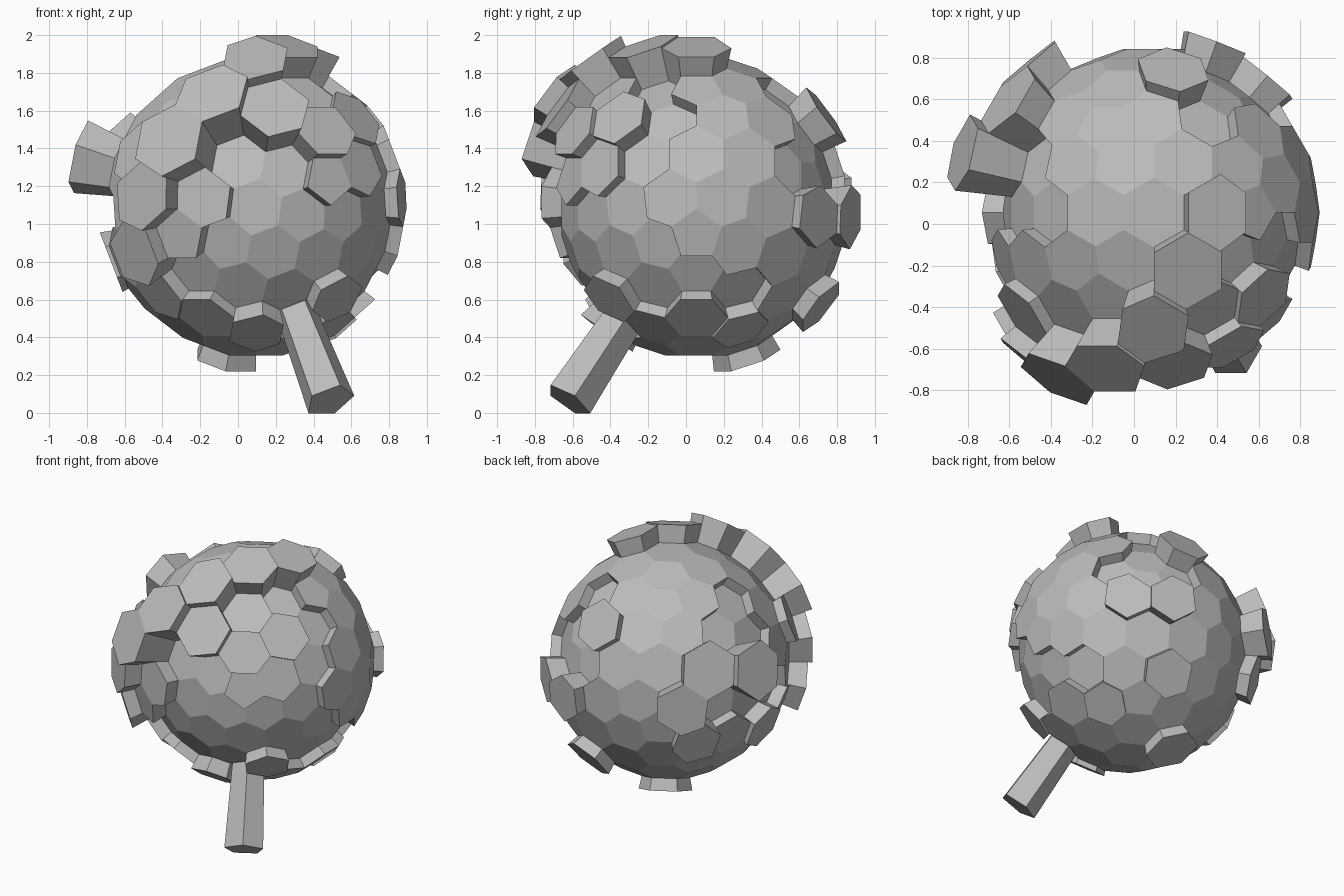
import bpy, bmesh, math
from mathutils import Vector, Matrix

cube = bpy.data.objects.get("Cube")
if cube:
    bpy.data.objects.remove(cube, do_unlink=True)

CENTRE = Vector((0.095, 0.055, 1.09))
CORE, BASE, SUNK = 0.6, 0.785, 0.715

stone = bpy.data.materials.new("grey_stone")
stone.use_nodes = True
GREY = (0.5, 0.5, 0.5, 1)
stone.diffuse_color = GREY
stone.node_tree.nodes["Principled BSDF"].inputs["Base Color"].default_value = GREY


def tile_directions():
    """Tile centres: corners, edge middles, face centres and points between."""
    bm = bmesh.new()
    bmesh.ops.create_icosphere(bm, subdivisions=1, radius=1)
    bm.faces.ensure_lookup_table()
    face = bm.faces[0]
    z = face.calc_center_median().normalized()
    x = face.verts[0].co - z * face.verts[0].co.dot(z)
    x.normalize()
    turn = Matrix((x, z.cross(x), z))
    points = [v.co.copy() for v in bm.verts]
    points += [(e.verts[0].co + e.verts[1].co) / 2 for e in bm.edges]
    for f in bm.faces:
        middle = f.calc_center_median()
        points.append(middle)
        points += [(v.co + middle) / 2 for v in f.verts]
    bm.free()
    return [(turn @ p).normalized() for p in points]


def tile_rings(directions):
    """Each tile direction with its corner directions, in order around it."""
    bm = bmesh.new()
    for d in directions:
        bm.verts.new(d)
    bmesh.ops.convex_hull(bm, input=bm.verts[:])
    bmesh.ops.triangulate(bm, faces=bm.faces[:])
    bm.normal_update()
    tiles = []
    for v in bm.verts:
        n = v.co.normalized()
        side = n.orthogonal().normalized()
        up = n.cross(side)
        corners = []
        for f in v.link_faces:
            c = f.normal if f.normal.dot(n) > 0 else -f.normal
            corners.append(c / c.dot(n))
        corners.sort(key=lambda c: math.atan2(c.dot(up), c.dot(side)))
        tiles.append((n, corners))
    bm.free()
    return tiles


def aim(azimuth, polar):
    a, p = math.radians(azimuth), math.radians(polar)
    return Vector((math.sin(p) * math.cos(a), math.sin(p) * math.sin(a), math.cos(p)))


TILES = tile_rings(tile_directions())


def nearest(azimuth, polar):
    d = aim(azimuth, polar)
    return max(range(len(TILES)), key=lambda i: TILES[i][0].dot(d))


def build(name, columns):
    """Columns are (tile, height, straight); straight ones do not widen."""
    bm = bmesh.new()
    for index, height, straight in columns:
        n, corners = TILES[index]
        low = [bm.verts.new(CENTRE + c * CORE) for c in corners]
        if straight:
            top = [CENTRE + c * BASE * 0.97 + n * (height - BASE * 0.97) for c in corners]
        else:
            top = [CENTRE + c * height for c in corners]
        high = [bm.verts.new(p) for p in top]
        bm.faces.new(high)
        for i in range(len(low)):
            j = (i + 1) % len(low)
            bm.faces.new((low[i], low[j], high[j], high[i]))
    mesh = bpy.data.meshes.new(name)
    bm.to_mesh(mesh)
    bm.free()
    mesh.materials.append(stone)
    bpy.context.collection.objects.link(bpy.data.objects.new(name, mesh))


# Raised tiles: height -> (azimuth, polar angle)
RAISED = {
    1.0: [(164, 75)],
    0.99: [(252, 52), (240, 69)],
    0.97: [(268, 35)],
    0.94: [(142, 71), (130, 87), (230, 87)],
    0.91: [(300, 21), (278, 55), (224, 105)],
    0.90: [(0, 21)],
    0.87: [(120, 159), (136, 105), (72, 129), (70, 93)],
    0.85: [(300, 63), (82, 55), (50, 93), (218, 71)],
    0.82: [(272, 145), (322, 55), (240, 101), (250, 87), (180, 111)],
    0.80: [(312, 129), (218, 125), (202, 110), (32, 145)],
}

# Sunken tiles: the bare hollow around the front and the pits on the sides
SUNKEN = [(270, 90), (262, 71), (284, 75), (290, 93), (278, 110), (256, 105),
          (310, 93), (330, 90), (322, 110), (300, 111), (344, 105), (338, 71),
          (0, 117), (338, 125), (22, 125), (262, 125), (288, 129), (240, 117),
          (60, 42), (60, 63), (44, 75), (60, 79), (76, 75), (332, 35), (348, 52),
          (180, 42), (158, 55), (180, 63), (180, 79), (170, 93), (190, 93), (150, 90)]

spike = nearest(300, 143)
raised = [(nearest(*t), h, False) for h, group in RAISED.items() for t in group]
sunken = [(nearest(*t), SUNK, False) for t in SUNKEN]
taken = {c[0] for c in raised + sunken} | {spike}
plain = [(i, BASE, False) for i in range(len(TILES)) if i not in taken]

build("ground_tiles", plain)
build("raised_tiles", raised)
build("sunken_tiles", sunken)
build("long_spike", [(spike, 1.29, True)])
